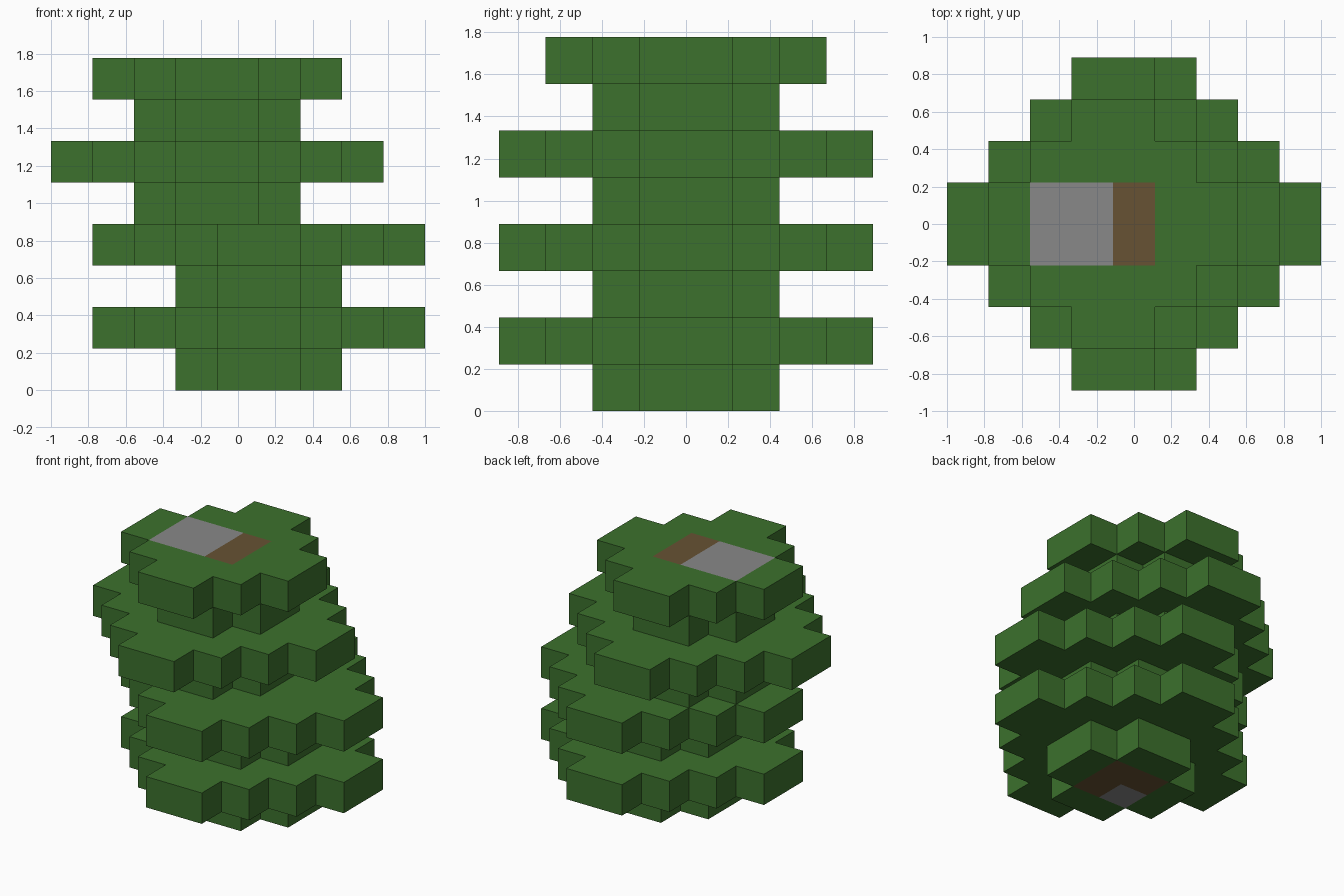
import bpy, bmesh

cube = bpy.data.objects.get("Cube")
if cube:
    bpy.data.objects.remove(cube, do_unlink=True)

U = 2 / 9  # size of one block


def make_material(name, color):
    mat = bpy.data.materials.new(name)
    mat.use_nodes = True
    rgba = (*color, 1)
    mat.diffuse_color = rgba
    mat.node_tree.nodes["Principled BSDF"].inputs["Base Color"].default_value = rgba
    return mat


MATERIALS = [
    make_material("leaf green", (0.045, 0.165, 0.026)),
    make_material("trunk brown", (0.136, 0.084, 0.033)),
    make_material("stone gray", (0.246, 0.246, 0.246)),
]
GREEN, BROWN, GRAY = range(3)


def diamond_cells(radius):
    """Stepped diamond of blocks, two blocks wide at each tip."""
    for j in range(-radius, radius):
        half = radius - (j if j >= 0 else -j - 1)
        for i in range(-half, half):
            yield i, j


def layer(name, level, radius, center, paint=None):
    """One block-high tier; paint(i, j, side) picks the color of flat faces."""
    bm = bmesh.new()
    for i, j in diamond_cells(radius):
        corners = [(i, j), (i + 1, j), (i + 1, j + 1), (i, j + 1)]
        bm.faces.new([bm.verts.new((x, y, 0)) for x, y in corners])
    bmesh.ops.remove_doubles(bm, verts=bm.verts[:], dist=0.001)
    raised = bmesh.ops.extrude_face_region(bm, geom=bm.faces[:])["geom"]
    top = [v for v in raised if isinstance(v, bmesh.types.BMVert)]
    bmesh.ops.translate(bm, verts=top, vec=(0, 0, 1))
    bmesh.ops.recalc_face_normals(bm, faces=bm.faces[:])
    bm.normal_update()
    if paint:
        for f in bm.faces:
            if abs(f.normal.z) > 0.5:
                c = f.calc_center_median()
                f.material_index = paint(c.x, c.y, f.normal.z)
    bmesh.ops.scale(bm, verts=bm.verts[:], vec=(U, U, U))
    mesh = bpy.data.meshes.new(name)
    bm.to_mesh(mesh)
    bm.free()
    for mat in MATERIALS:
        mesh.materials.append(mat)
    obj = bpy.data.objects.new(name, mesh)
    obj.location = (center, 0, level * U)
    bpy.context.collection.objects.link(obj)


def paint_base(x, y, side):
    # Trunk end underneath, with one stone block in its corner
    if side > 0 or abs(x) > 1 or abs(y) > 1:
        return GREEN
    return GRAY if x < 0 and y < 0 else BROWN


def paint_crown(x, y, side):
    # Stone slab on top, overlapping the trunk end
    if side < 0 or abs(y) > 1 or not -2 < x < 1:
        return GREEN
    return GRAY if x < 0 else BROWN


# Alternating narrow and wide tiers; the upper half is shifted one block
tiers = [
    ("base_tier", 2, paint_base),
    ("lower_wide_tier", 4, None),
    ("lower_neck", 2, None),
    ("middle_wide_tier", 4, None),
    ("middle_neck", 2, None),
    ("upper_wide_tier", 4, None),
    ("upper_neck", 2, None),
    ("crown_tier", 3, paint_crown),
]
for level, (name, radius, paint) in enumerate(tiers):
    layer(name, level, radius, U / 2 if level < 4 else -U / 2, paint)
